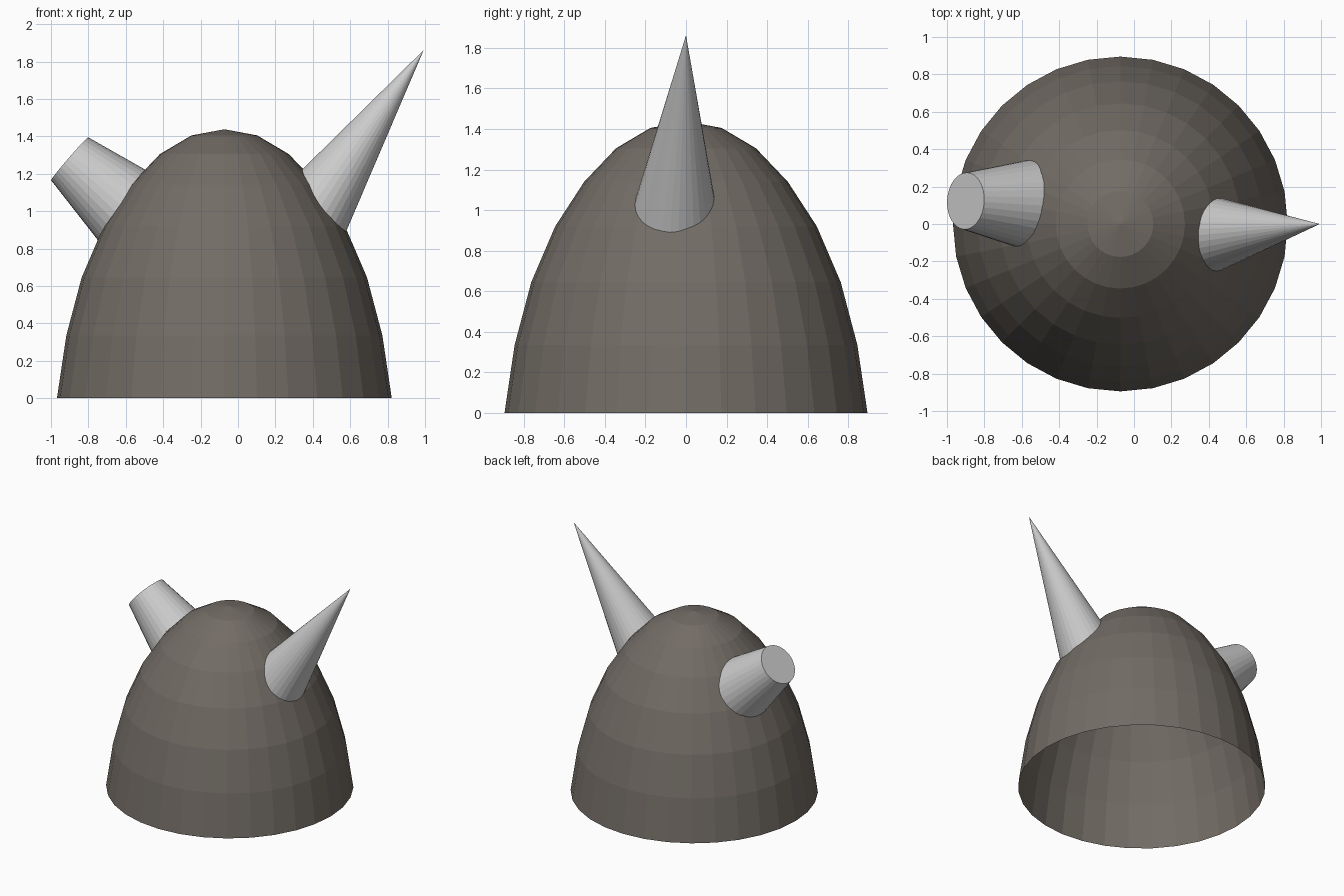
import bpy, bmesh
from math import sin, cos, pi
from mathutils import Vector, Matrix

if "Cube" in bpy.data.objects:
    bpy.data.objects.remove(bpy.data.objects["Cube"])

CX = -0.073      # dome axis
SEG = 32


def finish(name, bm, mat=None):
    bmesh.ops.recalc_face_normals(bm, faces=bm.faces)
    me = bpy.data.meshes.new(name)
    bm.to_mesh(me)
    bm.free()
    ob = bpy.data.objects.new(name, me)
    bpy.context.collection.objects.link(ob)
    if mat:
        me.materials.append(mat)
    return ob


def horn(name, tip, direction, r_tip, r_base, length):
    """Straight tapered horn running from its outer end into the dome."""
    d = Vector(direction).normalized()
    rot = (-d).to_track_quat('Z', 'Y').to_matrix().to_4x4()
    mid = Vector(tip) + d * length / 2
    bm = bmesh.new()
    bmesh.ops.create_cone(bm, cap_ends=True, segments=SEG, radius1=r_base,
                          radius2=r_tip, depth=length,
                          matrix=Matrix.Translation(mid) @ rot)
    bmesh.ops.remove_doubles(bm, verts=bm.verts, dist=1e-5)
    return finish(name, bm)


# Helmet dome: faceted open shell, lathed from its (radius, height) profile
dark = bpy.data.materials.new("dark_metal")
dark.diffuse_color = (0.17, 0.15, 0.13, 1)
dark.use_nodes = True
dark.node_tree.nodes["Principled BSDF"].inputs["Base Color"].default_value = dark.diffuse_color
profile = [(0.895, 0), (0.845, 0.335), (0.763, 0.645), (0.645, 0.92),
           (0.502, 1.14), (0.345, 1.305), (0.176, 1.405)]
bm = bmesh.new()
rings = [[bm.verts.new((CX + r * cos(2 * pi * i / SEG), r * sin(2 * pi * i / SEG), z))
          for i in range(SEG)] for r, z in profile]
apex = bm.verts.new((CX, 0, 1.438))
for lo, hi in zip(rings, rings[1:]):
    for i in range(SEG):
        j = (i + 1) % SEG
        bm.faces.new((lo[i], lo[j], hi[j], hi[i]))
for i in range(SEG):
    bm.faces.new((rings[-1][i], rings[-1][(i + 1) % SEG], apex))
finish("helmet_dome", bm, dark)

# Whole pointed horn, and the broken-off stump on the other side
horn("pointed_horn", (0.993, 0, 1.862), (-0.5635, -0.052, -0.826), 0, 0.247, 1.25)
horn("broken_horn", (-0.9, 0.123, 1.28), (0.757, -0.045, -0.653), 0.152, 0.247, 0.48)
